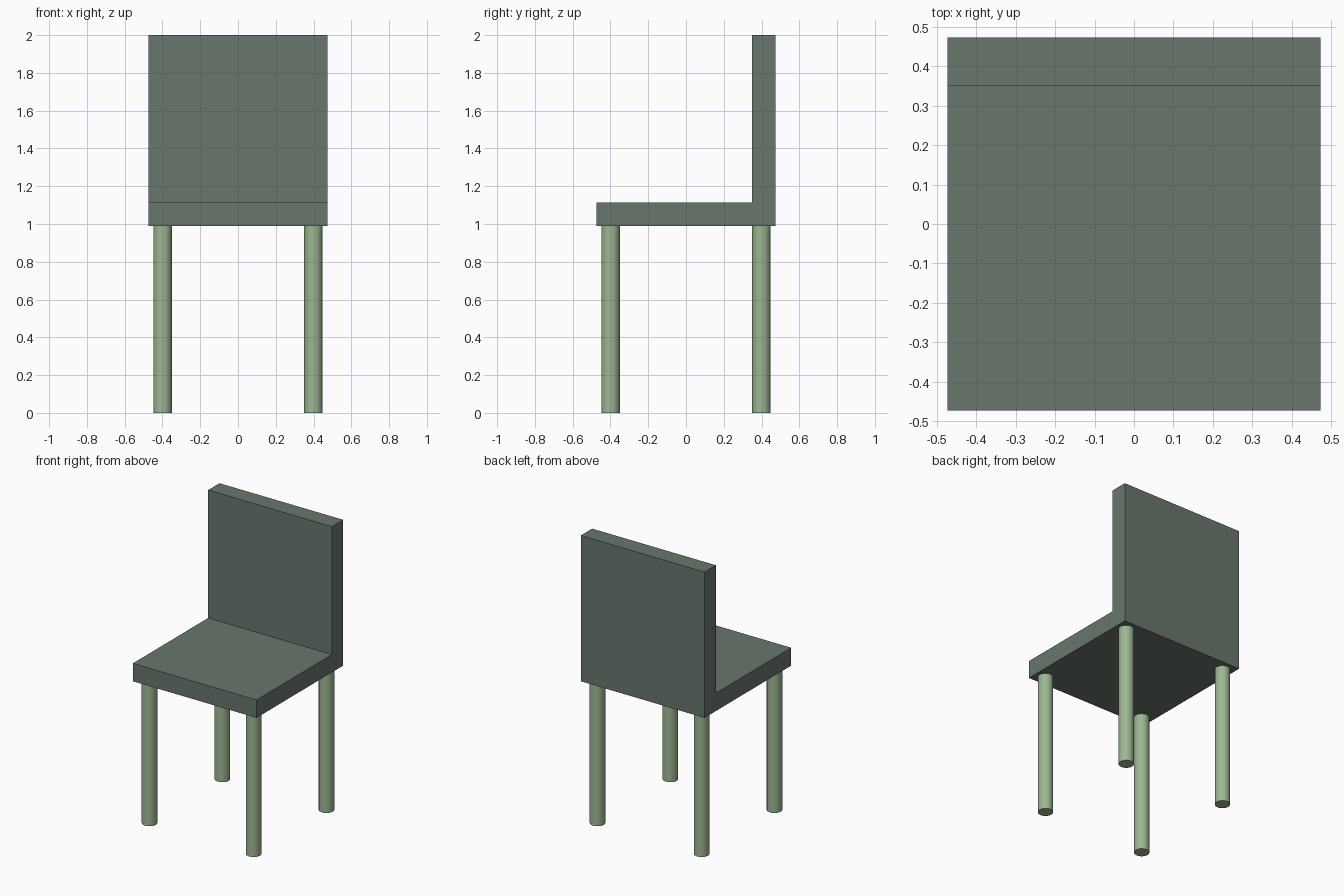
import bpy, bmesh
from mathutils import Vector

cube = bpy.data.objects.get("Cube")
if cube:
    bpy.data.objects.remove(cube, do_unlink=True)


def make_material(name, color):
    mat = bpy.data.materials.new(name)
    mat.use_nodes = True
    mat.diffuse_color = (*color, 1)
    mat.node_tree.nodes["Principled BSDF"].inputs["Base Color"].default_value = (*color, 1)
    return mat


seat_green = make_material("dark grey green", (0.14, 0.18, 0.15))
leg_green = make_material("light sage green", (0.34, 0.47, 0.29))

HALF = 0.474       # half the width and depth
SEAT_Z = 0.99      # underside of the seat
THICK = 0.124      # thickness of seat and backrest
HEIGHT = 2.0
LEG_RADIUS = 0.049
LEG_OFFSET = 0.399

# Seat and backrest: one L-shaped side profile extruded across the width
profile = [
    (-HALF, SEAT_Z), (HALF, SEAT_Z), (HALF, HEIGHT), (HALF - THICK, HEIGHT),
    (HALF - THICK, SEAT_Z + THICK), (-HALF, SEAT_Z + THICK),
]
bm = bmesh.new()
side = bm.faces.new([bm.verts.new((-HALF, y, z)) for y, z in profile])
extruded = bmesh.ops.extrude_face_region(bm, geom=[side])["geom"]
bmesh.ops.translate(bm, vec=Vector((2 * HALF, 0, 0)),
                    verts=[v for v in extruded if isinstance(v, bmesh.types.BMVert)])
bmesh.ops.recalc_face_normals(bm, faces=bm.faces)
mesh = bpy.data.meshes.new("seat_and_backrest")
bm.to_mesh(mesh)
bm.free()
mesh.materials.append(seat_green)
bpy.context.collection.objects.link(bpy.data.objects.new("seat_and_backrest", mesh))

# Four round legs
for x_name, sx in (("left", 1), ("right", -1)):
    for y_name, sy in (("front", -1), ("back", 1)):
        bpy.ops.mesh.primitive_cylinder_add(
            vertices=32, radius=LEG_RADIUS, depth=SEAT_Z,
            location=(sx * LEG_OFFSET, sy * LEG_OFFSET, SEAT_Z / 2))
        leg = bpy.context.object
        leg.name = f"{y_name}_{x_name}_leg"
        leg.data.materials.append(leg_green)
        bpy.ops.object.shade_smooth_by_angle()
